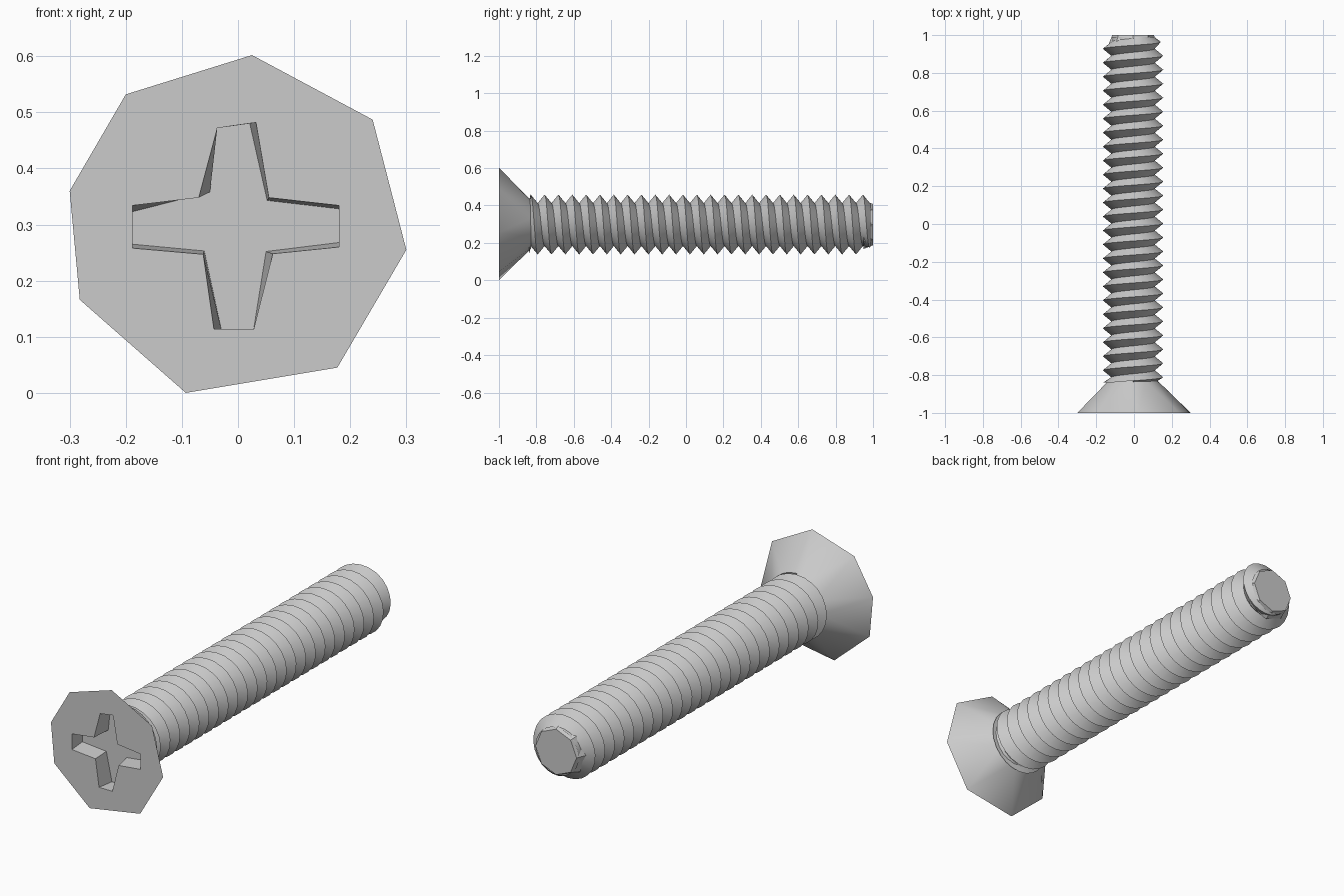
import bpy, bmesh
from math import sin, cos, tau

cube = bpy.data.objects.get("Cube")
if cube:
    bpy.data.objects.remove(cube, do_unlink=True)

CX, CZ = -0.005, 0.298           # shaft axis
PITCH, SIDES = 0.074, 24
CREST, ROOT = 0.16, 0.115
START, END = -0.83, 1.0

steel = bpy.data.materials.new("grey steel")
steel.use_nodes = True
GREY = (0.6, 0.6, 0.6, 1)
steel.diffuse_color = GREY
steel.node_tree.nodes["Principled BSDF"].inputs["Base Color"].default_value = GREY


def finish(name, bm):
    mesh = bpy.data.meshes.new(name)
    bm.to_mesh(mesh)
    bm.free()
    mesh.materials.append(steel)
    obj = bpy.data.objects.new(name, mesh)
    bpy.context.collection.objects.link(obj)
    return obj


def activate(obj):
    bpy.ops.object.select_all(action='DESELECT')
    obj.select_set(True)
    bpy.context.view_layer.objects.active = obj


def around(radius, turn, y):
    """Point around the shaft, turning from the top towards +x."""
    return (CX + radius * sin(turn * tau), y, CZ + radius * cos(turn * tau))


def ring(radius, sides, y):
    return [around(radius, i / sides, y) for i in range(sides)]


def hull(points):
    bm = bmesh.new()
    for p in points:
        bm.verts.new(p)
    bmesh.ops.convex_hull(bm, input=bm.verts[:])
    bmesh.ops.dissolve_limit(bm, angle_limit=0.01, verts=bm.verts[:], edges=bm.edges[:])
    bmesh.ops.recalc_face_normals(bm, faces=bm.faces[:])
    return bm


# Countersunk head: uneven octagon narrowing to the round shaft
rim = [(0.025, 0.602), (0.24, 0.487), (0.30, 0.255), (0.177, 0.045),
       (-0.093, 0.0), (-0.282, 0.166), (-0.30, 0.36), (-0.20, 0.532)]
head = finish("head", hull([(x, -1, z) for x, z in rim] + ring(0.13, SIDES, START)))

# Cross recess: mouth outline and its slightly narrower floor
mouth = [(-0.037, 0.472), (0.032, 0.482), (0.055, 0.348), (0.18, 0.334),
         (0.18, 0.26), (0.062, 0.248), (0.028, 0.114), (-0.043, 0.114),
         (-0.062, 0.247), (-0.188, 0.258), (-0.188, 0.334), (-0.07, 0.348)]
floor = [(-0.037, 0.472), (0.021, 0.48), (0.052, 0.343), (0.18, 0.328),
         (0.18, 0.268), (0.05, 0.252), (0.028, 0.114), (-0.03, 0.114),
         (-0.06, 0.253), (-0.188, 0.265), (-0.188, 0.323), (-0.05, 0.358)]
bm = bmesh.new()
loops = [[bm.verts.new((x, y, z)) for x, z in outline]
         for outline, y in ((mouth, -1.03), (mouth, -1.0), (floor, -0.92))]
for a, b in zip(loops, loops[1:]):
    for i in range(len(a)):
        j = (i + 1) % len(a)
        bm.faces.new((a[i], a[j], b[j], b[i]))
bm.faces.new(loops[0])
bm.faces.new(loops[-1])
bmesh.ops.recalc_face_normals(bm, faces=bm.faces[:])
cutter = finish("recess_cutter", bm)
cutter.hide_render = True

cut = head.modifiers.new("recess", 'BOOLEAN')
cut.operation = 'DIFFERENCE'
cut.solver = 'EXACT'
cut.object = cutter
activate(head)
bpy.ops.object.modifier_apply(modifier=cut.name)
bpy.data.objects.remove(cutter, do_unlink=True)

# Threaded shaft: right-handed V-shaped helix, chamfered at the far end
bm = bmesh.new()


def helix_vert(radius, turn, shift):
    y = START + PITCH * (turn + shift)
    y = min(max(y, START - 0.01), END - 0.01)
    return bm.verts.new(around(min(radius, 0.1 + 1.3 * (END - y)), turn, y))


steps = range(-SIDES, int((END - START) / PITCH + 2) * SIDES)
crest = [helix_vert(CREST, k / SIDES, 0) for k in steps]
root = [helix_vert(ROOT, k / SIDES, 0.5) for k in steps]
for k in range(len(crest) - 1):
    bm.faces.new((crest[k], crest[k + 1], root[k + 1], root[k]))
    n = k + SIDES
    if n + 1 < len(crest):
        bm.faces.new((root[k], root[k + 1], crest[n + 1], crest[n]))
bmesh.ops.dissolve_degenerate(bm, dist=0.0001, edges=bm.edges[:])
thread = finish("threaded_shaft", bm)

# Flat faceted tip closing the shaft
tip = finish("shaft_tip", hull(ring(0.13, 8, 0.95) + ring(0.11, 8, END)))

for obj in (head, thread):
    activate(obj)
    bpy.ops.object.shade_smooth_by_angle()
